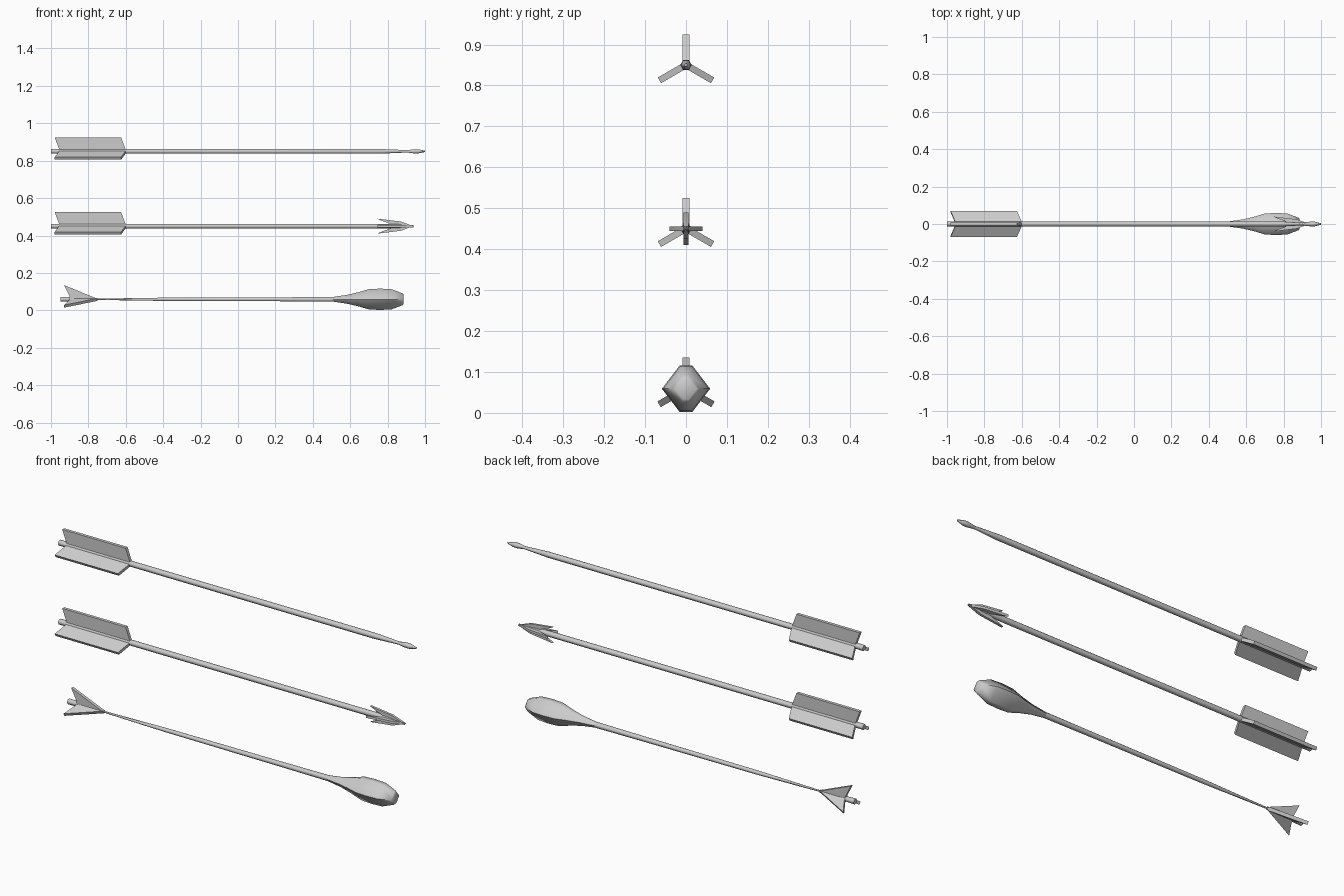
import bpy, bmesh
from math import sin, cos, radians
from mathutils import Matrix, Vector

if "Cube" in bpy.data.objects:
    bpy.data.objects.remove(bpy.data.objects["Cube"])

HEX = (0, 60, 120, 180, 240, 300)
DIAMOND = (0, 75, 105, 180, 255, 285)


def finish(name, bm, z, angle=40):
    bmesh.ops.recalc_face_normals(bm, faces=bm.faces)
    me = bpy.data.meshes.new(name)
    bm.to_mesh(me)
    bm.free()
    ob = bpy.data.objects.new(name, me)
    bpy.context.collection.objects.link(ob)
    ob.location.z = z
    bpy.ops.object.select_all(action='DESELECT')
    ob.select_set(True)
    bpy.context.view_layer.objects.active = ob
    bpy.ops.object.shade_smooth_by_angle(angle=radians(angle))
    return ob


def loft(name, z, profile, section=HEX, angle=65):
    """Six-sided lathe along x; the first ring is always a regular hexagon."""
    bm = bmesh.new()
    rings = []
    for i, (x, r) in enumerate(profile):
        sec = HEX if i == 0 else section
        rings.append([bm.verts.new((x, r * cos(radians(a)), r * sin(radians(a)))) for a in sec])
    for a, b in zip(rings, rings[1:]):
        for i in range(6):
            j = (i + 1) % 6
            bm.faces.new((a[i], a[j], b[j], b[i]))
    bm.faces.new(rings[0])
    bm.faces.new(rings[-1])
    return finish(name, bm, z, angle)


def vanes(name, z, outline, angles, thick):
    """Flat (x, radius) plates repeated around the shaft."""
    bm = bmesh.new()
    for a in angles:
        rot = Matrix.Rotation(radians(a), 3, 'X')
        sides = [[bm.verts.new(rot @ Vector((x, s * thick / 2, r))) for x, r in outline] for s in (-1, 1)]
        n = len(outline)
        bm.faces.new(sides[0])
        bm.faces.new(sides[1][::-1])
        for i in range(n):
            j = (i + 1) % n
            bm.faces.new((sides[0][i], sides[0][j], sides[1][j], sides[1][i]))
    return finish(name, bm, z, 30)


THREE = (0, 120, 240)
FEATHER = [(-0.60, 0.008), (-0.625, 0.075), (-0.98, 0.075), (-0.955, 0.008)]

# Top arrow: plain shaft with a small leaf point
loft("field_arrow_shaft", 0.85, [(-1, 0.014), (0.77, 0.014), (0.80, 0.0125), (0.89, 0.008), (0.92, 0.007)])
loft("field_arrow_point", 0.85, [(0.90, 0.007), (0.945, 0.013), (0.965, 0.0125), (1.0, 0.004)])
vanes("field_arrow_feathers", 0.85, FEATHER, THREE, 0.016)

# Middle arrow: barbed four-blade head
loft("barbed_arrow_shaft", 0.45, [(-1, 0.014), (0.77, 0.014), (0.86, 0.012), (0.94, 0.002)])
vanes("barbed_arrow_blades", 0.45,
      [(0.938, 0.0), (0.87, 0.025), (0.745, 0.04), (0.775, 0.026), (0.80, 0.018), (0.83, 0.004)],
      (0, 90, 180, 270), 0.012)
vanes("barbed_arrow_feathers", 0.45, FEATHER, THREE, 0.016)

# Bottom arrow: tapered shaft, heavy blunt head and short swept feathers
Z = 0.059
loft("blunt_arrow_shaft", Z, [(-0.95, 0.014), (-0.91, 0.013), (-0.75, 0.004), (-0.4, 0.010), (0.2, 0.012), (0.52, 0.014)])
loft("blunt_arrow_head", Z,
     [(0.50, 0.013), (0.58, 0.024), (0.64, 0.038), (0.70, 0.056), (0.76, 0.059), (0.82, 0.056), (0.88, 0.033), (0.885, 0.026)],
     DIAMOND, 65)
vanes("blunt_arrow_feathers", Z, [(-0.75, 0.002), (-0.93, 0.076), (-0.90, 0.016), (-0.90, 0.0)], THREE, 0.016)
